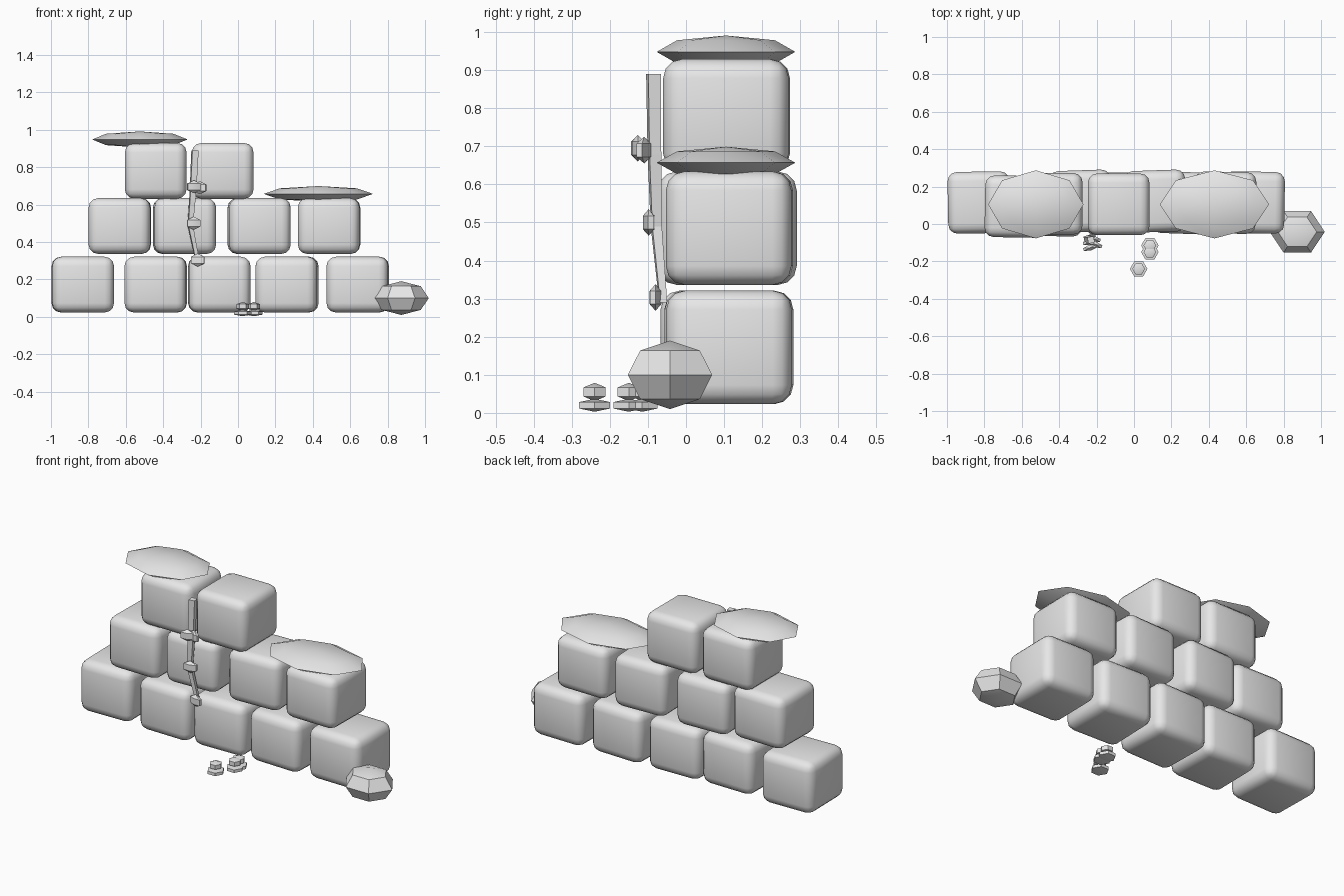
import bpy, bmesh, math
from mathutils import Matrix, Vector

if "Cube" in bpy.data.objects:
    bpy.data.objects.remove(bpy.data.objects["Cube"])

stone = bpy.data.materials.new("pale_grey_stone")
stone.diffuse_color = (0.8, 0.8, 0.8, 1)
stone.use_nodes = True
stone.node_tree.nodes["Principled BSDF"].inputs["Base Color"].default_value = stone.diffuse_color


def finish(name, bm, smooth=True, angle=None):
    me = bpy.data.meshes.new(name)
    bmesh.ops.recalc_face_normals(bm, faces=bm.faces)
    for f in bm.faces:
        f.smooth = smooth
    bm.to_mesh(me)
    bm.free()
    ob = bpy.data.objects.new(name, me)
    bpy.context.collection.objects.link(ob)
    me.materials.append(stone)
    if angle:
        bpy.ops.object.select_all(action='DESELECT')
        ob.select_set(True)
        bpy.context.view_layer.objects.active = ob
        bpy.ops.object.shade_smooth_by_angle(angle=math.radians(angle))
    return ob


def block(name, x, y, z, turn):
    """Rounded stone block, slightly turned about z."""
    bm = bmesh.new()
    bmesh.ops.create_cube(bm, size=1)
    bmesh.ops.scale(bm, vec=(0.33, 0.33, 0.298), verts=bm.verts)
    bmesh.ops.bevel(bm, geom=bm.edges[:], offset=0.05, segments=3,
                    profile=0.5, affect='EDGES')
    bmesh.ops.transform(bm, verts=bm.verts,
                        matrix=Matrix.Translation((x, y, z)) @
                        Matrix.Rotation(math.radians(turn), 4, 'Z'))
    finish(name, bm)


def pebble(name, pos, size, segs, rings, phase=0, turn=0, angle=40):
    """Faceted ellipsoid with a chosen number of sides."""
    bm = bmesh.new()
    bmesh.ops.create_uvsphere(bm, u_segments=segs, v_segments=rings, radius=1)
    m = (Matrix.Translation(pos) @ Matrix.Rotation(math.radians(turn), 4, 'Z')
         @ Matrix.Diagonal((*size, 1))
         @ Matrix.Rotation(math.radians(phase), 4, 'Z'))
    bmesh.ops.transform(bm, verts=bm.verts, matrix=m)
    finish(name, bm, angle=angle)


# Three courses of wall blocks: (x, y, turn)
courses = [
    (0.172, [(-0.83, 0.115, 1), (-0.44, 0.10, -1), (-0.10, 0.11, 1),
             (0.262, 0.113, -2), (0.64, 0.115, -1)]),
    (0.485, [(-0.632, 0.093, -1), (-0.286, 0.122, 2), (0.113, 0.122, 2),
             (0.487, 0.114, -1)]),
    (0.780, [(-0.44, 0.108, 0), (-0.082, 0.105, 0)]),
]
for r, (z, row) in enumerate(courses):
    for i, (x, y, turn) in enumerate(row):
        block(f"wall_block_{r + 1}_{i + 1}", x, y, z, turn)

# Flat moss caps on the exposed tops
pebble("moss_cap_high", (-0.525, 0.105, 0.948), (0.255, 0.182, 0.043), 8, 4)
pebble("moss_cap_low", (0.43, 0.105, 0.657), (0.292, 0.182, 0.042), 8, 4)

# Fallen boulder at the right end
pebble("fallen_boulder", (0.873, -0.042, 0.10), (0.147, 0.128, 0.09), 6, 4,
       phase=30)

# Small mushrooms in front: a flat base with a round top
for i, (x, y) in enumerate([(0.025, -0.24), (0.085, -0.15), (0.085, -0.115)]):
    pebble(f"mushroom_base_{i + 1}", (x, y, 0.02), (0.054, 0.054, 0.017), 6, 3,
           phase=30)
    pebble(f"mushroom_top_{i + 1}", (x, y, 0.055), (0.039, 0.039, 0.024), 6, 3,
           phase=30)

# Hanging vine stem: four-sided tapering tube
path = [(-0.23, -0.085, 0.89, 0.024), (-0.24, -0.083, 0.68, 0.022),
        (-0.255, -0.078, 0.49, 0.018), (-0.215, -0.06, 0.29, 0.013)]
bm = bmesh.new()
loops = []
for x, y, z, rad in path:
    loops.append([bm.verts.new(Vector((x, y, z)) + rad * Vector(
        (math.cos(a), math.sin(a), 0))) for a in
        [math.radians(55 + 90 * k) for k in range(4)]])
for a, b in zip(loops, loops[1:]):
    for k in range(4):
        bm.faces.new((a[k], a[k - 1], b[k - 1], b[k]))
bm.faces.new(loops[0])
bm.faces.new(loops[-1])
finish("vine_stem", bm, smooth=False)

# Leaves along the vine
leaves = [(-0.235, -0.127, 0.695, 15), (-0.205, -0.11, 0.69, -20),
          (-0.237, -0.098, 0.50, 10), (-0.215, -0.08, 0.303, -12)]
for i, (x, y, z, turn) in enumerate(leaves):
    pebble(f"vine_leaf_{i + 1}", (x, y, z), (0.048, 0.018, 0.035), 6, 3,
           turn=turn)
